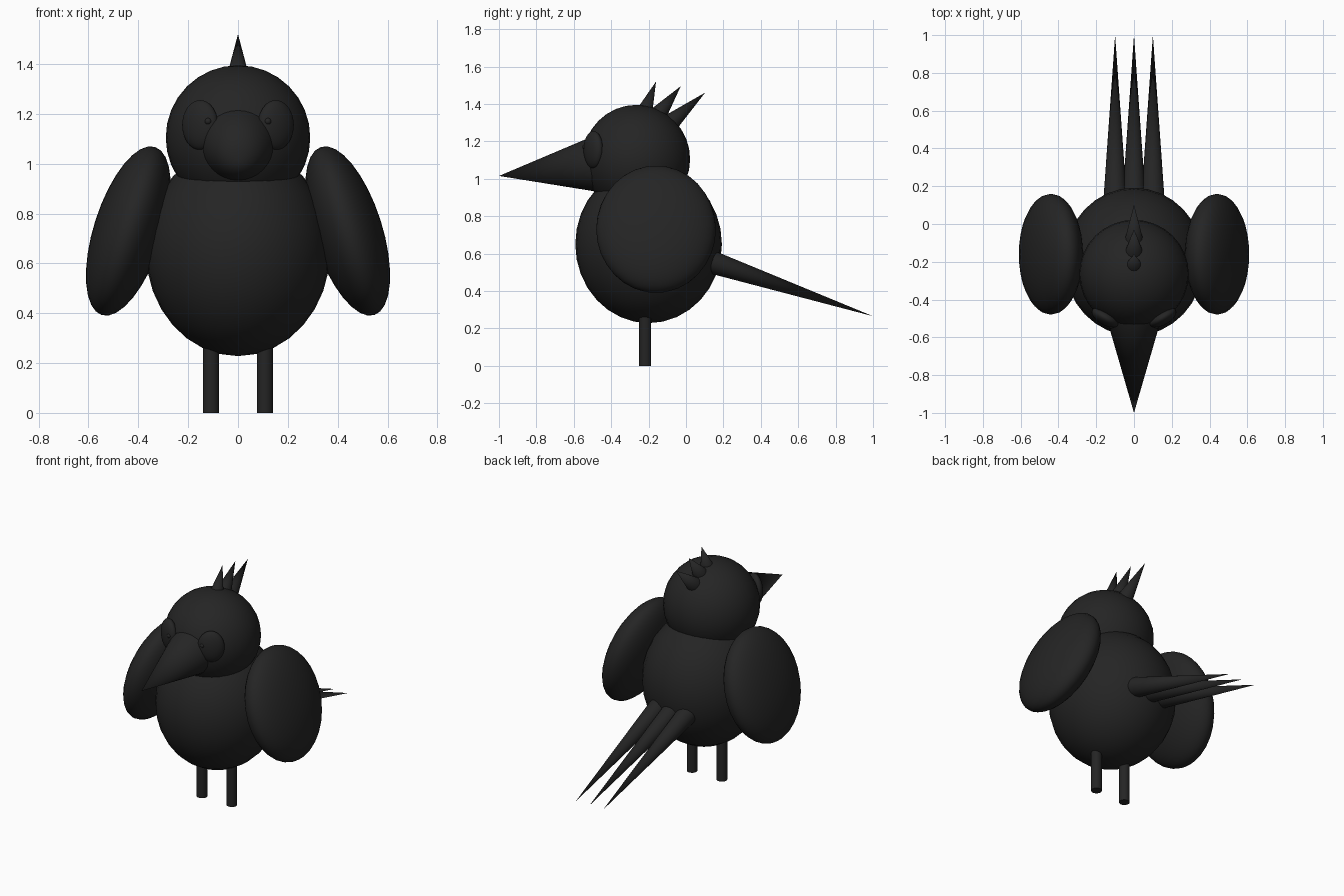
import bpy
from math import radians
from mathutils import Vector

cube = bpy.data.objects.get("Cube")
if cube:
    bpy.data.objects.remove(cube, do_unlink=True)

# Single charcoal plumage colour
COLOUR = (0.018, 0.018, 0.018, 1)
charcoal = bpy.data.materials.new("charcoal")
charcoal.use_nodes = True
charcoal.diffuse_color = COLOUR
charcoal.node_tree.nodes["Principled BSDF"].inputs["Base Color"].default_value = COLOUR


def finish(name):
    obj = bpy.context.object
    obj.name = name
    obj.data.materials.append(charcoal)
    bpy.ops.object.shade_smooth_by_angle(angle=radians(40))
    return obj


def ellipsoid(name, centre, radii, rotation=(0, 0, 0), segments=32, rings=16):
    bpy.ops.mesh.primitive_uv_sphere_add(segments=segments, ring_count=rings,
                                         location=centre)
    obj = bpy.context.object
    obj.scale = radii
    obj.rotation_euler = [radians(a) for a in rotation]
    return finish(name)


def spike(name, base, tip, radius, sides=32):
    """Cone running from the centre of its base to its tip."""
    base, tip = Vector(base), Vector(tip)
    axis = tip - base
    bpy.ops.mesh.primitive_cone_add(vertices=sides, radius1=radius, radius2=0,
                                    depth=axis.length, location=(base + tip) / 2)
    bpy.context.object.rotation_euler = axis.to_track_quat("Z", "Y").to_euler()
    return finish(name)


# Body, head and beak
ellipsoid("body", (0, -0.2, 0.65), (0.37, 0.392, 0.422))
ellipsoid("head", (0, -0.265, 1.105), (0.29, 0.287, 0.29))
spike("beak", (0, -0.454, 1.081), (0, -1, 1.015), 0.158)

# Paired parts
for side, s in (("left", 1), ("right", -1)):
    ellipsoid(side + "_wing", (s * 0.44, -0.16, 0.73), (0.139, 0.32, 0.354),
              (0, -17.6 * s, 0))
    ellipsoid(side + "_eye", (s * 0.152, -0.495, 1.155), (0.08, 0.04, 0.1),
              (0, 0, 30 * s))
    ellipsoid(side + "_pupil", (s * 0.12, -0.54, 1.17), (0.014, 0.014, 0.014),
              segments=16, rings=8)
    bpy.ops.mesh.primitive_cylinder_add(vertices=32, radius=0.032, depth=0.34,
                                        location=(s * 0.108, -0.218, 0.17))
    finish(side + "_leg")

# Crest feathers, front to back
spike("crest_front", (0, -0.225, 1.35), (0, -0.16, 1.52), 0.045, 16)
spike("crest_middle", (0, -0.155, 1.335), (0, -0.028, 1.495), 0.05, 16)
spike("crest_back", (0, -0.1, 1.285), (0, 0.102, 1.46), 0.053, 16)

# Tail feathers
for name, x in (("right", -0.1), ("centre", 0), ("left", 0.1)):
    spike("tail_" + name, (x, 0.1, 0.567), (x, 1, 0.265), 0.064)
